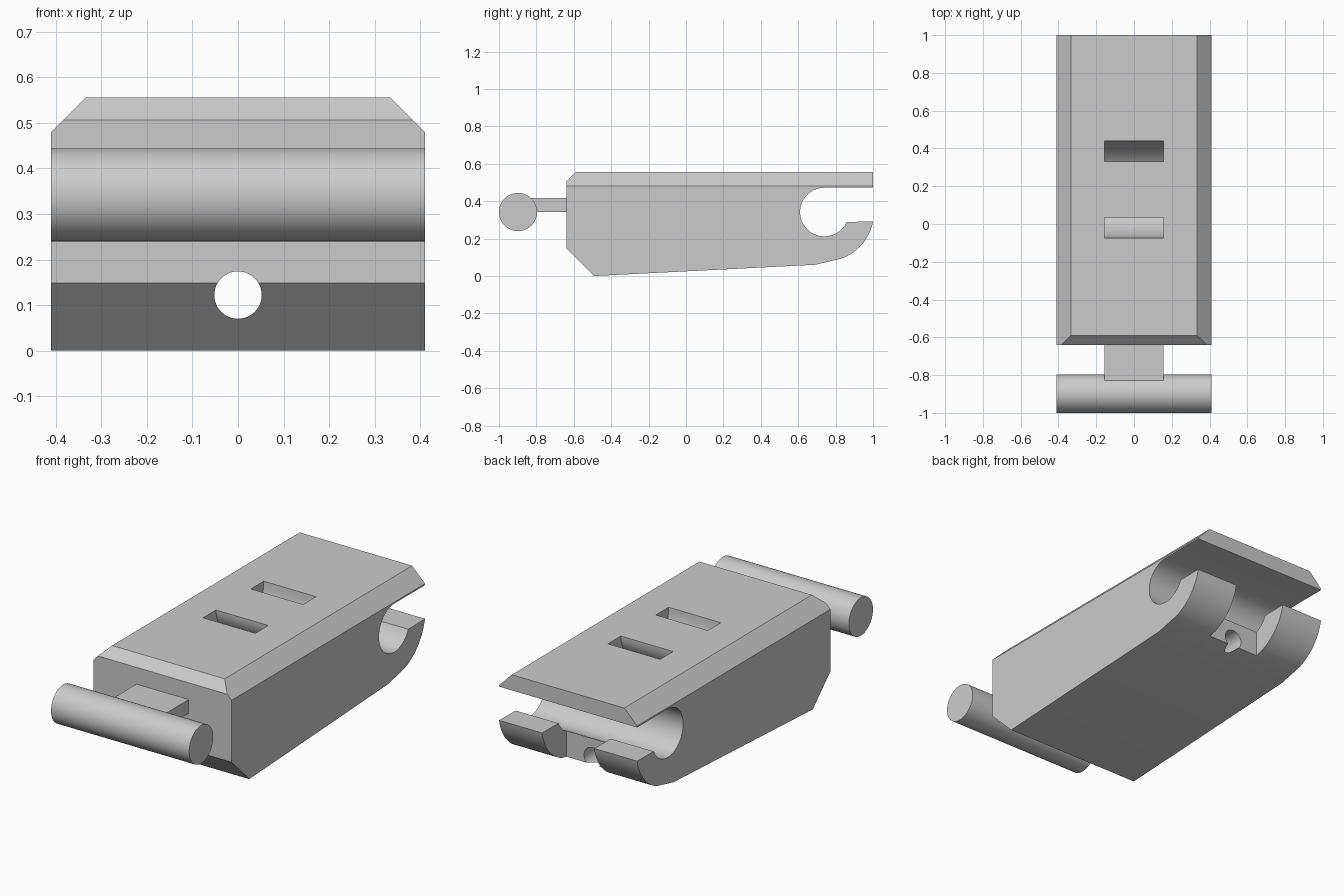
import bpy, bmesh, math

cube = bpy.data.objects.get("Cube")
if cube:
    bpy.data.objects.remove(cube, do_unlink=True)

steel = bpy.data.materials.new("light grey steel")
steel.use_nodes = True
GREY = (0.6, 0.6, 0.6, 1)
steel.diffuse_color = GREY
steel.node_tree.nodes["Principled BSDF"].inputs["Base Color"].default_value = GREY

HALF = 0.41          # half width of the link
TONGUE = 0.155       # half width of tongue, notch and slots
BORE = (0.74, 0.342)  # centre of the hook bore in y, z


def arc(centre, radius, start, end, steps):
    """Points on an arc in the y-z plane, angles in degrees."""
    angles = [math.radians(start + (end - start) * i / steps) for i in range(steps + 1)]
    return [(centre[0] + radius * math.cos(a), centre[1] + radius * math.sin(a)) for a in angles]


def extrude(name, outline, half, axis="x"):
    """Prism from an outline: (y, z) along x, or (x, z) along y."""
    bm = bmesh.new()
    if axis == "x":
        verts = [bm.verts.new((-half, u, v)) for u, v in outline]
        shift = (2 * half, 0, 0)
    else:
        verts = [bm.verts.new((u, -half, v)) for u, v in outline]
        shift = (0, 2 * half, 0)
    face = bm.faces.new(verts)
    top = bmesh.ops.extrude_face_region(bm, geom=[face])["geom"]
    bmesh.ops.translate(bm, vec=shift, verts=[g for g in top if isinstance(g, bmesh.types.BMVert)])
    bmesh.ops.recalc_face_normals(bm, faces=bm.faces)
    mesh = bpy.data.meshes.new(name)
    bm.to_mesh(mesh)
    bm.free()
    mesh.materials.append(steel)
    obj = bpy.data.objects.new(name, mesh)
    bpy.context.collection.objects.link(obj)
    return obj


def combine(target, other, operation):
    """Apply a boolean and discard the helper."""
    other.hide_render = True
    mod = target.modifiers.new("cut", "BOOLEAN")
    mod.object, mod.operation, mod.solver = other, operation, "EXACT"
    bpy.context.view_layer.objects.active = target
    bpy.ops.object.modifier_apply(modifier=mod.name)
    bpy.data.objects.remove(other, do_unlink=True)


def smooth(obj):
    bpy.ops.object.select_all(action="DESELECT")
    obj.select_set(True)
    bpy.context.view_layer.objects.active = obj
    bpy.ops.object.shade_smooth_by_angle(angle=math.radians(25))


# Link body: side profile with open bore and curved hook
profile = [(-0.64, 0.148), (-0.64, 0.506), (-0.59, 0.556), (1, 0.556), (1, 0.472)]
profile += arc(BORE, 0.13, 90, 336, 48)
profile += arc(BORE, 0.265, -11, -70, 16)
profile += [(0.69, 0.06), (-0.49, 0)]
body = extrude("link_body", profile, HALF)

# Chamfered long top edges
section = [(-HALF, -0.1), (HALF, -0.1), (HALF, 0.48), (0.333, 0.557), (-0.333, 0.557), (-HALF, 0.48)]
combine(body, extrude("chamfer_section", section, 1.1, "y"), "INTERSECT")

# Notch between the two hooks
notch = [(0.79, 0.02), (1.1, 0.02), (1.1, 0.38), (0.79, 0.38)]
combine(body, extrude("notch_cutter", notch, TONGUE), "DIFFERENCE")

# Curved channel joining the two top slots
centre = (0.183, 0.556)
channel = arc(centre, 0.257, 170, 370, 40)
channel = arc(centre, 0.257, 180, 360, 40) + [(0.44, 0.6), (0.331, 0.6)]
channel += arc(centre, 0.148, 360, 180, 40) + [(0.035, 0.6), (-0.074, 0.6)]
combine(body, extrude("channel_cutter", channel, TONGUE), "DIFFERENCE")

# Round hole running the length of the link
combine(body, extrude("hole_cutter", arc((0, 0.122), 0.052, 0, 352.5, 47), 1.2, "y"), "DIFFERENCE")
smooth(body)

# Front hinge pin and its tongue
pin = extrude("hinge_pin", arc((-0.898, 0.342), 0.102, 0, 354.375, 63), HALF)
tongue = extrude("tongue", [(-0.86, 0.342), (-0.64, 0.342), (-0.64, 0.416), (-0.86, 0.416)], TONGUE)
combine(pin, tongue, "UNION")
pin.name = "hinge_pin_and_tongue"
smooth(pin)
